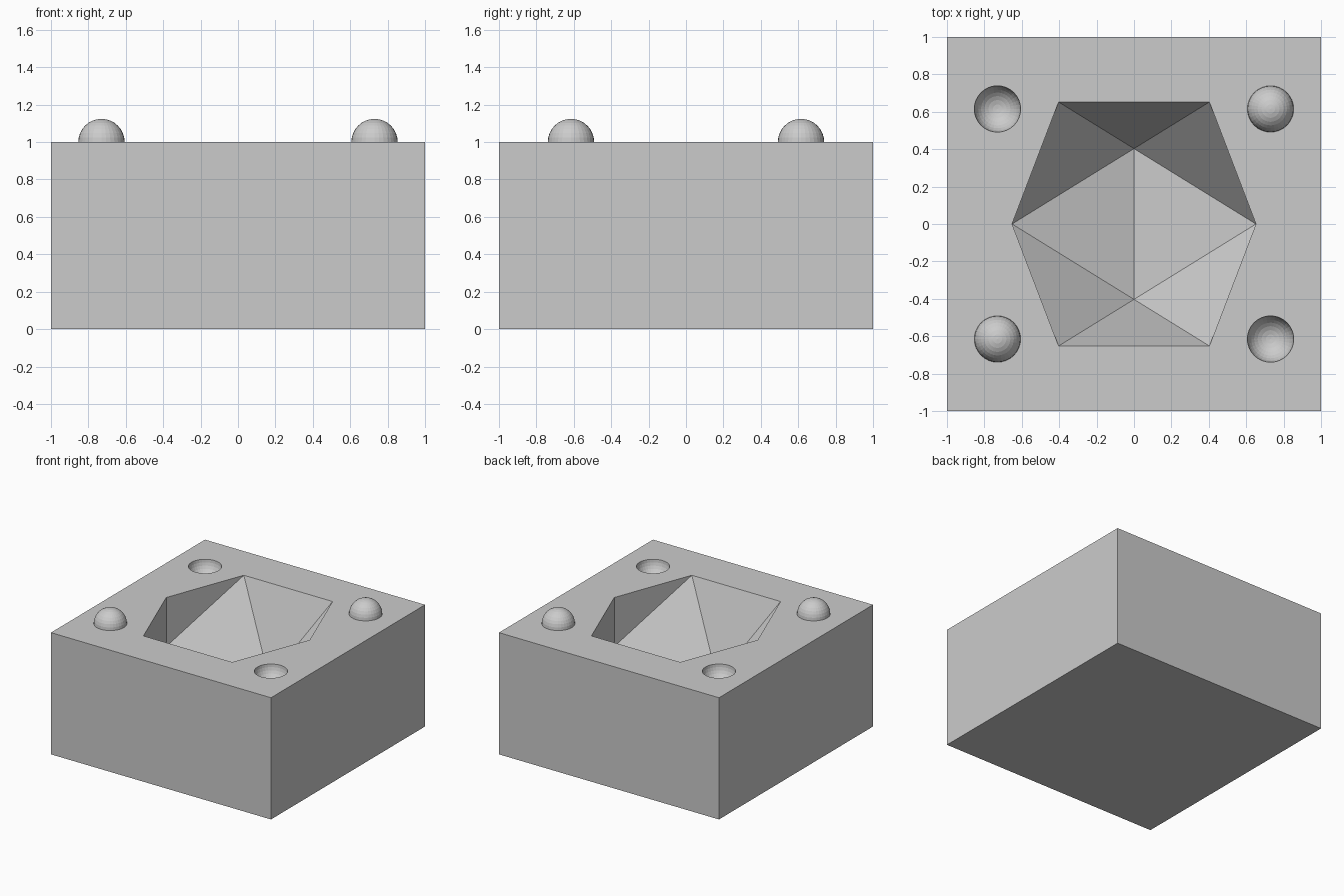
import bpy
import bmesh
from mathutils import Vector

if "Cube" in bpy.data.objects:
    bpy.data.objects.remove(bpy.data.objects["Cube"], do_unlink=True)

TOP = 1.0            # height of the parting face
KEY_R = 0.124        # radius of the registration keys
KEY_X, KEY_Y = 0.73, 0.615
SHORT, LONG = 0.403, 0.652   # golden-ratio half sides of the icosahedron

grey = bpy.data.materials.new("plain grey")
grey.use_nodes = True
grey.diffuse_color = (0.6, 0.6, 0.6, 1)
grey.node_tree.nodes["Principled BSDF"].inputs["Base Color"].default_value = grey.diffuse_color


def make_object(name, bm, location):
    bmesh.ops.recalc_face_normals(bm, faces=bm.faces)
    mesh = bpy.data.meshes.new(name)
    bm.to_mesh(mesh)
    bm.free()
    mesh.materials.append(grey)
    obj = bpy.data.objects.new(name, mesh)
    obj.location = location
    bpy.context.collection.objects.link(obj)
    return obj


def sphere_bmesh():
    bm = bmesh.new()
    bmesh.ops.create_uvsphere(bm, u_segments=32, v_segments=16, radius=KEY_R)
    return bm


# Block
bm = bmesh.new()
bmesh.ops.create_cube(bm, size=2)
bmesh.ops.scale(bm, vec=(1, 1, 0.5), verts=bm.verts)
block = make_object("mold_block", bm, (0, 0, TOP / 2))

# Icosahedron cutter: hull of three golden rectangles
bm = bmesh.new()
for a in (-SHORT, SHORT):
    for b in (-LONG, LONG):
        for corner in ((0, a, b), (a, b, 0), (b, 0, a)):
            bm.verts.new(Vector(corner))
bmesh.ops.convex_hull(bm, input=bm.verts)
cutters = [make_object("cavity_cutter", bm, (0, 0, TOP))]

# Registration keys: domes on one diagonal, matching sockets on the other
for sx, side in ((-1, "right"), (1, "left")):
    for sy, end in ((-1, "front"), (1, "back")):
        place = (sx * KEY_X, sy * KEY_Y, TOP)
        bm = sphere_bmesh()
        if sx == sy:
            lower = [v for v in bm.verts if v.co.z < -0.001]
            bmesh.ops.delete(bm, geom=lower, context='VERTS')
            make_object(f"key_dome_{end}_{side}", bm, place)
        else:
            cutters.append(make_object(f"socket_cutter_{end}_{side}", bm, place))

# Cut the cavity and sockets, then bake the result
for cutter in cutters:
    cutter.hide_render = True
    mod = block.modifiers.new(cutter.name, 'BOOLEAN')
    mod.operation = 'DIFFERENCE'
    mod.solver = 'EXACT'
    mod.object = cutter
bpy.context.view_layer.update()
baked = bpy.data.meshes.new_from_object(
    block.evaluated_get(bpy.context.evaluated_depsgraph_get()))
block.modifiers.clear()
block.data = baked
baked.name = "mold_block"
for cutter in cutters:
    bpy.data.objects.remove(cutter, do_unlink=True)
